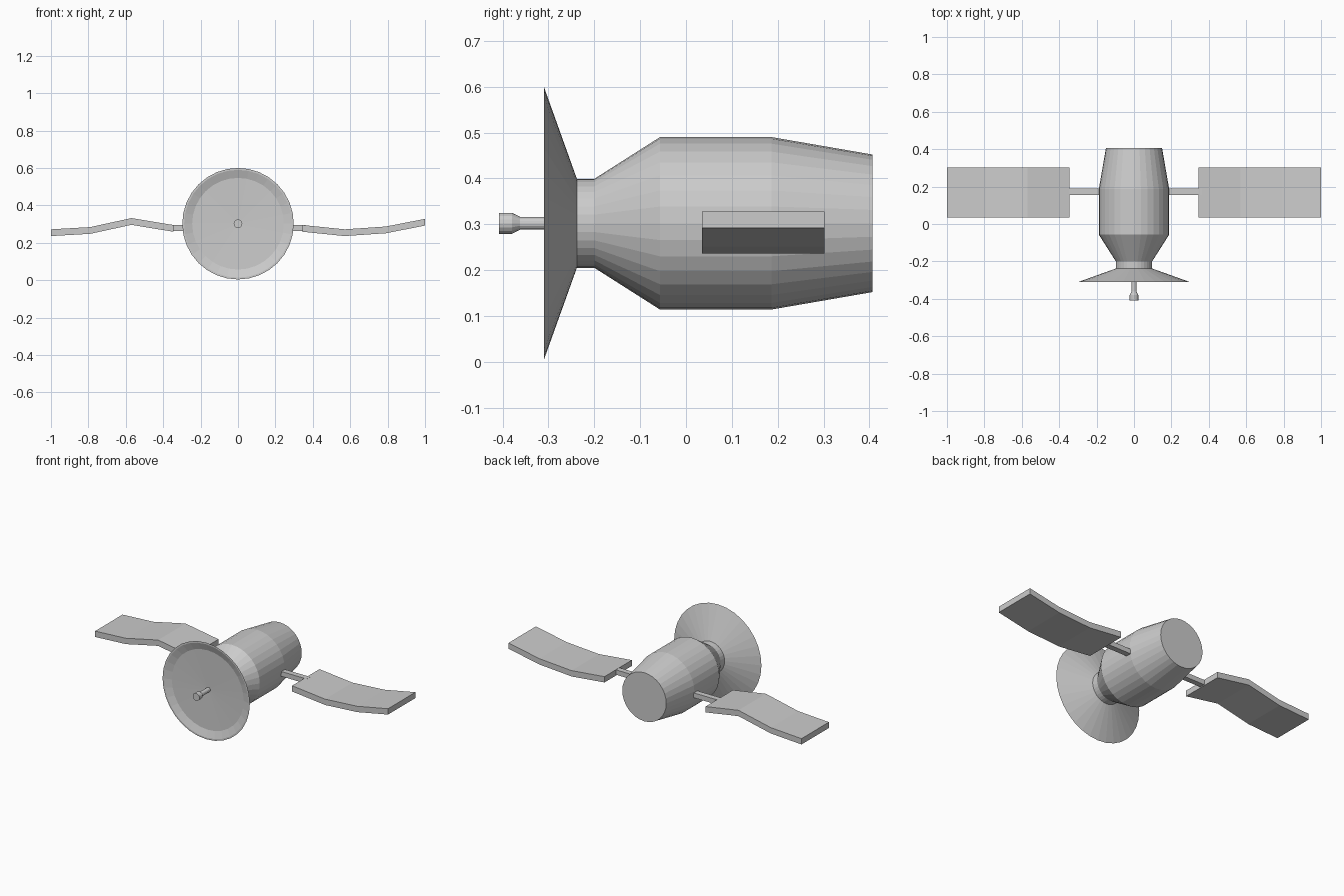
import bpy
import bmesh
from math import cos, sin, pi

if "Cube" in bpy.data.objects:
    bpy.data.objects.remove(bpy.data.objects["Cube"])

AXIS_Z = 0.302

grey = bpy.data.materials.new("light_grey")
grey.use_nodes = True
grey.diffuse_color = (0.6, 0.6, 0.6, 1)
grey.node_tree.nodes["Principled BSDF"].inputs["Base Color"].default_value = (0.6, 0.6, 0.6, 1)


def finish(name, bm):
    bmesh.ops.recalc_face_normals(bm, faces=bm.faces)
    mesh = bpy.data.meshes.new(name)
    bm.to_mesh(mesh)
    bm.free()
    mesh.materials.append(grey)
    obj = bpy.data.objects.new(name, mesh)
    bpy.context.collection.objects.link(obj)
    return obj


def lathe(name, profile, sides):
    """Turn (y, radius) points about the long axis; close both ends."""
    bm = bmesh.new()
    rings = []
    for y, r in profile:
        angles = [2 * pi * i / sides for i in range(sides)]
        rings.append([bm.verts.new((r * cos(a), y, AXIS_Z + r * sin(a))) for a in angles])
    for a, b in zip(rings, rings[1:]):
        for i in range(sides):
            j = (i + 1) % sides
            bm.faces.new((a[i], a[j], b[j], b[i]))
    bm.faces.new(rings[0])
    bm.faces.new(rings[-1])
    return finish(name, bm)


def strip(name, path, y0, y1, thick):
    """Solid bent plate following (x, top z) points."""
    bm = bmesh.new()
    rings = []
    for x, z in path:
        corners = ((y0, z), (y1, z), (y1, z - thick), (y0, z - thick))
        rings.append([bm.verts.new((x, y, h)) for y, h in corners])
    for a, b in zip(rings, rings[1:]):
        for i in range(4):
            j = (i + 1) % 4
            bm.faces.new((a[i], a[j], b[j], b[i]))
    bm.faces.new(rings[0])
    bm.faces.new(rings[-1])
    return finish(name, bm)


# Hull with narrow neck
lathe("hull", [(-0.24, 0.097), (-0.2, 0.097), (-0.057, 0.188),
               (0.187, 0.188), (0.407, 0.15)], 32)

# Dish: conical back, sloped rim, shallow bowl
lathe("dish", [(-0.238, 0.097), (-0.31, 0.298), (-0.31, 0.288),
               (-0.295, 0.245), (-0.288, 0.01)], 32)

# Feed antenna
lathe("antenna", [(-0.28, 0.014), (-0.362, 0.014), (-0.38, 0.023), (-0.408, 0.023)], 16)

# Wavy solar panels, bent differently on each side
strip("left_panel", [(0.345, 0.295), (0.57, 0.272), (0.79, 0.287), (1.0, 0.328)],
      0.035, 0.302, 0.036)
strip("right_panel", [(-0.345, 0.295), (-0.57, 0.332), (-0.79, 0.284), (-1.0, 0.272)],
      0.035, 0.302, 0.036)

# Struts joining panels to hull
for side, s in (("left", 1), ("right", -1)):
    strip(side + "_strut", [(s * 0.15, 0.294), (s * 0.36, 0.294)], 0.156, 0.19, 0.03)
